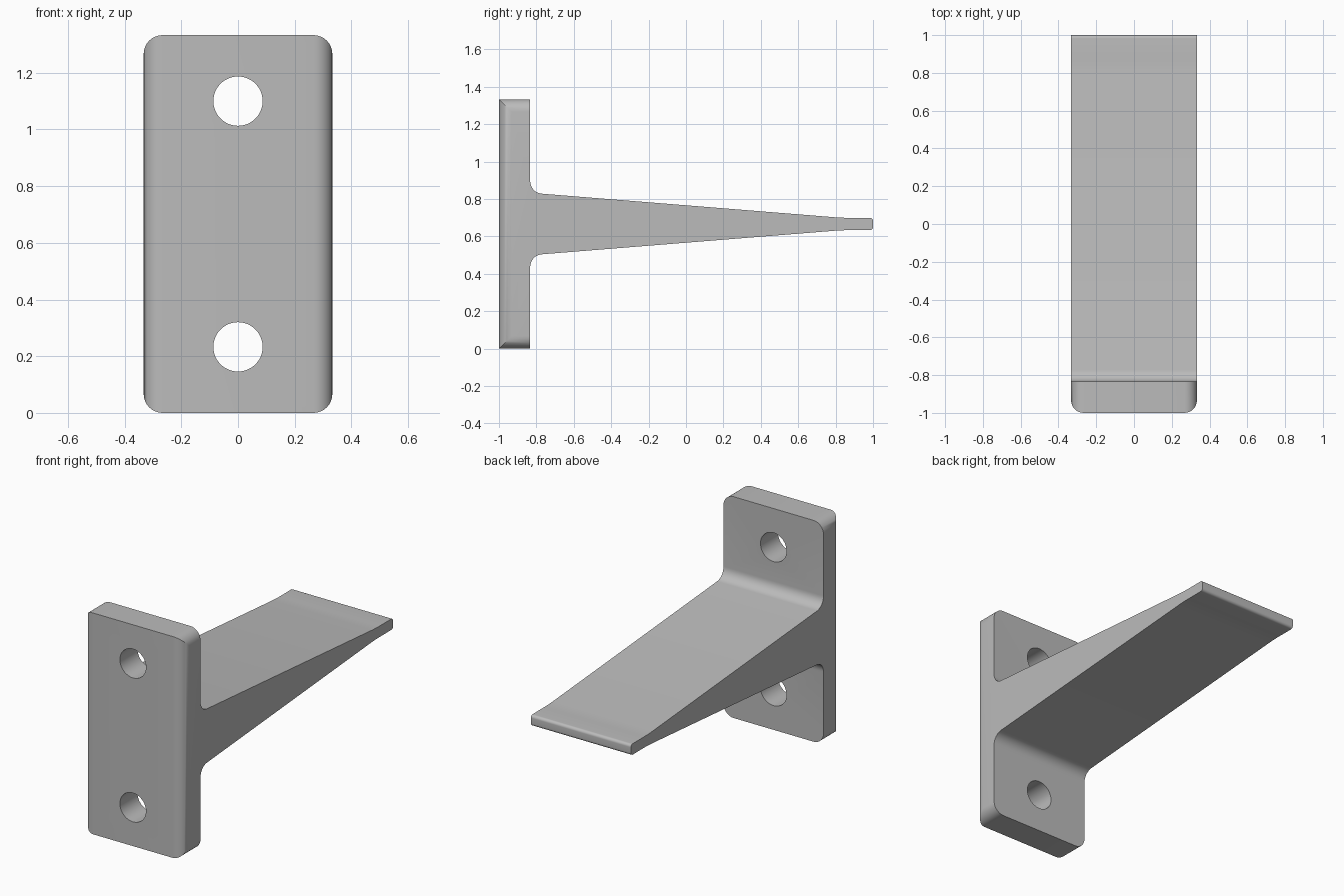
import bpy, bmesh, math
from mathutils import Vector

if "Cube" in bpy.data.objects:
    bpy.data.objects.remove(bpy.data.objects["Cube"], do_unlink=True)

HALF_W, HEIGHT, BACK = 0.333, 1.333, -0.833
MID = HEIGHT / 2

grey = bpy.data.materials.new("plain grey")
grey.use_nodes = True
colour = (0.5, 0.5, 0.5, 1)
grey.diffuse_color = colour
grey.node_tree.nodes["Principled BSDF"].inputs["Base Color"].default_value = colour


def fillet(prev, corner, nxt, radius, steps=8):
    """Points of an arc that rounds a corner."""
    if radius == 0:
        return [corner]
    a, b = (prev - corner).normalized(), (nxt - corner).normalized()
    half = a.angle(b) / 2
    centre = corner + (a + b).normalized() * radius / math.sin(half)
    tangent = radius / math.tan(half)
    start, end = corner + a * tangent - centre, corner + b * tangent - centre
    sweep = start.angle(end)
    return [centre + (start * math.sin((1 - i / steps) * sweep)
                      + end * math.sin(i / steps * sweep)) / math.sin(sweep)
            for i in range(steps + 1)]


# Side profile (y, z, radius): upper half, then mirrored below
upper = [(-1, HEIGHT, 0), (BACK, HEIGHT, 0), (BACK, MID + 0.167, 0.067),
         (0.833, MID + 0.033, 1), (1, MID + 0.033, 0.017)]
corners = upper + [(y, HEIGHT - z, r) for y, z, r in reversed(upper)]
spots = [Vector((0, y, z)) for y, z, r in corners]
outline = []
for i, (y, z, r) in enumerate(corners):
    outline += fillet(spots[i - 1], spots[i], spots[(i + 1) % len(spots)], r)

# Extrude the profile across the width
bm = bmesh.new()
side = bm.faces.new([bm.verts.new(p - Vector((HALF_W, 0, 0))) for p in outline])
new = bmesh.ops.extrude_face_region(bm, geom=[side])["geom"]
bmesh.ops.translate(bm, vec=(2 * HALF_W, 0, 0),
                    verts=[v for v in new if isinstance(v, bmesh.types.BMVert)])

# Round the four corners of the plate
plate_edges = [e for e in bm.edges
               if all(abs(abs(v.co.z - MID) - MID) < 0.001 for v in e.verts)
               and abs(e.verts[0].co.x - e.verts[1].co.x) < 0.001]
bmesh.ops.bevel(bm, geom=plate_edges, offset=0.067, offset_type='OFFSET',
                segments=8, profile=0.5, affect='EDGES')
bmesh.ops.recalc_face_normals(bm, faces=bm.faces)
mesh = bpy.data.meshes.new("bracket")
bm.to_mesh(mesh)
bm.free()
mesh.materials.append(grey)
bracket = bpy.data.objects.new("bracket", mesh)
bpy.context.collection.objects.link(bracket)

# Screw holes through the plate
for name, z in (("lower", 0.233), ("upper", 1.1)):
    bpy.ops.mesh.primitive_cylinder_add(vertices=48, radius=0.087, depth=0.4,
                                        location=(0, -0.917, z),
                                        rotation=(math.pi / 2, 0, 0))
    cutter = bpy.context.object
    cutter.name = name + "_hole_cutter"
    cutter.data.materials.append(grey)
    cut = bracket.modifiers.new(name + " hole", 'BOOLEAN')
    cut.operation, cut.solver, cut.object = 'DIFFERENCE', 'EXACT', cutter
    bpy.ops.object.select_all(action='DESELECT')
    bracket.select_set(True)
    bpy.context.view_layer.objects.active = bracket
    bpy.ops.object.modifier_apply(modifier=cut.name)
    bpy.data.objects.remove(cutter, do_unlink=True)

bpy.ops.object.shade_smooth_by_angle(angle=math.radians(30))
